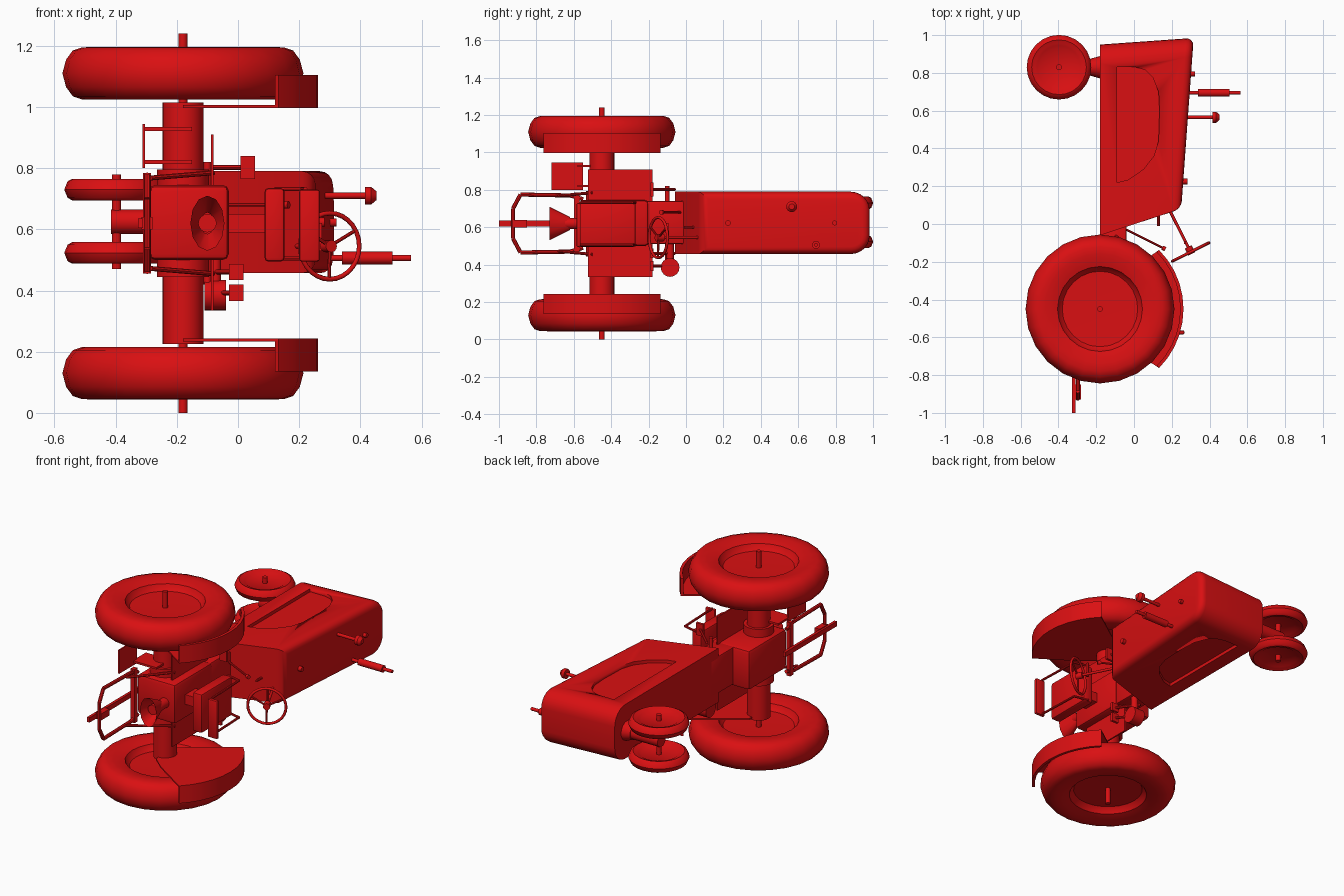
import bpy, bmesh, math
from mathutils import Vector

if "Cube" in bpy.data.objects:
    bpy.data.objects.remove(bpy.data.objects["Cube"])

MID = 0.62  # centre plane: the tractor lies on its side, up is +x, forward is +y
red = bpy.data.materials.new("tractor red")
red.diffuse_color = (0.7, 0.005, 0.006, 1)
red.use_nodes = True
red.node_tree.nodes["Principled BSDF"].inputs["Base Color"].default_value = red.diffuse_color


def flip(p):
    return (p[0], p[1], 2 * MID - p[2])


def finish(name, bm, angle=35):
    bmesh.ops.recalc_face_normals(bm, faces=bm.faces)
    me = bpy.data.meshes.new(name)
    bm.to_mesh(me)
    bm.free()
    ob = bpy.data.objects.new(name, me)
    bpy.context.collection.objects.link(ob)
    me.materials.append(red)
    bpy.ops.object.select_all(action='DESELECT')
    ob.select_set(True)
    bpy.context.view_layer.objects.active = ob
    bpy.ops.object.shade_smooth_by_angle(angle=math.radians(angle))
    return ob


def box(name, lo, hi, bevel=0):
    bm = bmesh.new()
    bmesh.ops.create_cube(bm, size=1)
    for v in bm.verts:
        v.co = [(a + b) / 2 + c * (b - a) for a, b, c in zip(lo, hi, v.co)]
    if bevel:
        bmesh.ops.bevel(bm, geom=bm.edges[:], offset=bevel, segments=2, profile=0.5, affect='EDGES')
    return finish(name, bm)


def cyl(name, a, b, r, r2=None, n=16, caps=True):
    a, b = Vector(a), Vector(b)
    bm = bmesh.new()
    bmesh.ops.create_cone(bm, cap_ends=caps, segments=n, radius1=r,
                          radius2=r if r2 is None else r2, depth=(b - a).length)
    q = (b - a).to_track_quat('Z', 'Y')
    for v in bm.verts:
        v.co = q @ v.co + (a + b) / 2
    return finish(name, bm)


def pipe(name, pts, r):
    for i in range(len(pts) - 1):
        cyl(f"{name}_{i + 1}", pts[i], pts[i + 1], r, n=8)


def prism(name, poly, z0, z1):
    bm = bmesh.new()
    f = bm.faces.new([bm.verts.new((x, y, z0)) for x, y in poly])
    ext = bmesh.ops.extrude_face_region(bm, geom=[f])
    for v in ext['geom']:
        if isinstance(v, bmesh.types.BMVert):
            v.co.z = z1
    return finish(name, bm)


def wheel(name, centre, half, n):
    # half profile (radius, height) is mirrored, then turned about the z axis
    prof = [(r, h) for r, h in half] + [(r, -h) for r, h in reversed(half) if h]
    bm = bmesh.new()
    rings = []
    for r, h in prof:
        if r == 0:
            rings.append([bm.verts.new((centre[0], centre[1], centre[2] + h))] * n)
        else:
            rings.append([bm.verts.new((centre[0] + r * math.cos(2 * math.pi * k / n),
                                        centre[1] + r * math.sin(2 * math.pi * k / n),
                                        centre[2] + h)) for k in range(n)])
    for a, b in zip(rings, rings[1:]):
        for k in range(n):
            j = (k + 1) % n
            quad = list(dict.fromkeys((a[k], a[j], b[j], b[k])))
            bm.faces.new(quad)
    return finish(name, bm, 40)


# wheels and axles
rear = [(0, .03), (.2, .035), (.215, .05), (.225, .07), (.24, .074), (.29, .086), (.33, .085),
        (.36, .075), (.382, .045), (.394, 0)]
front = [(0, .015), (.1, .015), (.115, .025), (.128, .028), (.145, .035), (.16, .027), (.171, 0)]
RX, RY = -.18, -.45
for side, z in (("left", 1.11), ("right", .13)):
    wheel(f"rear_wheel_{side}", (RX, RY, z), rear, 24)
for side, z in (("left", .73), ("right", .523)):
    wheel(f"front_wheel_{side}", (-.397, .83, z), front, 24)
cyl("rear_axle", (RX, RY, 0), (RX, RY, 1.24), .015)
cyl("axle_housing", (RX, RY, .225), (RX, RY, 1.015), .067, n=24)
cyl("axle_flange", (RX, RY, .445), (RX, RY, .795), .085, n=24)
cyl("front_axle", (-.397, .83, .47), (-.397, .83, .78), .015)
cyl("front_pedestal", (-.415, .83, .625), (-.17, .83, .625), .04)
cyl("pedestal_flange", (-.23, .83, .625), (-.17, .83, .625), .045, .062)

# hood: wedge-shaped block with rounded nose and rounded top
bm = bmesh.new()
f = bm.faces.new([bm.verts.new((x, y, .457)) for x, y in
                  ((-.18, -.06), (.25, .08), (.316, .985), (-.18, .95))])
ext = bmesh.ops.extrude_face_region(bm, geom=[f])
for v in ext['geom']:
    if isinstance(v, bmesh.types.BMVert):
        v.co.z = .79
bmesh.ops.recalc_face_normals(bm, faces=bm.faces)
nose = [e for e in bm.edges if all(v.co.y > .9 for v in e.verts)
        and abs(e.verts[0].co.z - e.verts[1].co.z) < .01]
bmesh.ops.bevel(bm, geom=nose, offset=.1, segments=6, profile=.5, affect='EDGES')
bm.normal_update()
top = max(bm.faces, key=lambda f: f.normal.x)
bmesh.ops.bevel(bm, geom=list(top.edges), offset=.04, segments=4, profile=.5, affect='EDGES')
hood = finish("hood", bm)

# shallow side panels cut into the hood
panel = [(-.09, .22), (-.03, .235), (.05, .29), (.105, .36), (.13, .44), (.135, .6), (.13, .7),
         (.1, .775), (.06, .815), (.01, .83), (-.09, .83)]
for z0, z1 in ((.77, .9), (.35, .477)):
    cut = prism("panel_cutter", panel, z0, z1)
    cut.hide_render = True
    cut.hide_set(True)
    m = hood.modifiers.new("panel", 'BOOLEAN')
    m.operation, m.object, m.solver = 'DIFFERENCE', cut, 'EXACT'
    bpy.context.view_layer.objects.active = hood
    bpy.ops.object.modifier_apply(modifier=m.name)
    bpy.data.objects.remove(cut)

# exhaust, air intake and caps on the hood
cyl("exhaust_pipe", (.28, .695, .506), (.565, .695, .506), .01)
cyl("exhaust_muffler", (.34, .695, .506), (.505, .695, .506), .021)
cyl("intake_pipe", (.27, .565, .71), (.43, .565, .71), .01)
cyl("intake_cap", (.415, .565, .71), (.435, .565, .71), .029)
cyl("intake_dome", (.435, .565, .71), (.452, .565, .71), .029, .015)
cyl("radiator_cap", (.28, .795, .623), (.322, .795, .623), .013)
cyl("fuel_cap", (.25, .225, .623), (.282, .225, .623), .015)

# transmission and rear body
box("transmission", (-.29, -.57, .5), (-.03, -.2, .745), .02)
box("gear_case", (-.18, -.25, .51), (-.04, .02, .74), .01)
box("platform", (-.089, -.525, .335), (-.08, -.18, .91))

# seat
box("seat_cushion", (.087, -.57, .495), (.152, -.27, .735), .012)
box("seat_backrest", (.2, -.585, .495), (.267, -.563, .73), .008)
box("seat_mount", (-.04, -.47, .59), (.09, -.37, .65))
for i, z in enumerate((.505, .732)):
    pipe(f"seat_rail_{i}", [(.12, -.27, z), (.21, -.29, z), (.22, -.57, z)], .007)

# steering wheel
sc = Vector((.3, -.148, .545))
tilt = Vector((-.45, .89, 0))
bpy.ops.mesh.primitive_torus_add(major_radius=.108, minor_radius=.008, major_segments=28, minor_segments=8,
                                 location=sc, rotation=tilt.to_track_quat('Z', 'Y').to_euler())
rim = bpy.context.object
rim.name = "steering_wheel"
rim.data.materials.append(red)
bpy.ops.object.shade_smooth_by_angle(angle=math.radians(60))
across = Vector((.89, .45, 0))
for k in range(3):
    a = 2 * math.pi * k / 3 + .5
    cyl(f"steering_spoke_{k + 1}", sc, sc + (across * math.cos(a) + Vector((0, 0, 1)) * math.sin(a)) * .108, .006, n=8)
cyl("steering_hub", sc - tilt * .012, sc + tilt * .03, .02)
cyl("steering_shaft", sc, (.19, .07, .545), .008)
box("throttle_lever", (.265, -.105, .53), (.275, -.09, .62))

# fenders: arched top over the tyre plus an inner side plate
arc = [math.radians(-45 + 9 * i) for i in range(11)]
ring = [[(RX + r * math.cos(a), RY + r * math.sin(a)) for a in arc] for r in (.425, .442)]
for side, s in (("left", 1), ("right", -1)):
    prism(f"fender_top_{side}", ring[1] + ring[0][::-1], MID + s * .377, MID + s * .485)
    prism(f"fender_plate_{side}", ring[1] + [(-.1, -.3), (RX, -.36), (RX, -.54), (-.1, -.61)],
          MID + s * .377, MID + s * .386)

# rear hitch: bow, lift links, drawbar and power take-off shield
bow = [(-.297, -.55, .75), (-.297, -.62, .77), (-.297, -.885, .775), (-.297, -.925, .7)]
bow += [flip(p) for p in reversed(bow)]
pipe("hitch_bow", bow, .011)
for i, fn in enumerate((lambda p: p, flip)):
    cyl(f"lift_link_{i + 1}", fn((-.285, -.68, .768)), fn((-.08, -.5, .785)), .008, n=8)
box("bow_post", (-.31, -.6, .455), (-.285, -.57, .785))
box("drawbar", (-.327, -1, .605), (-.31, -.5, .635))
box("drawbar_lug", (-.315, -.93, .6), (-.28, -.85, .64))
shield = cyl("takeoff_shield", (-.1, -.62, MID), (-.1, -.73, MID), .035, .09, n=12, caps=False)
for v in shield.data.vertices:
    v.co.x = -.1 + (v.co.x + .1) * .62
cyl("takeoff_shaft", (-.1, -.69, MID), (-.1, -.55, MID), .03)

# step plate with two arms
box("step_plate", (-.312, -.72, .8), (-.304, -.55, .945))
for i, z in enumerate((.82, .928)):
    box(f"step_arm_{i + 1}", (-.312, -.58, z - .006), (-.15, -.45, z + .006))

# pedals, filter and levers beside the gear case
for i, (x, z0, z1) in enumerate(((-.03, .365, .42), (-.03, .435, .487), (.008, .765, .84))):
    box(f"pedal_{i + 1}", (x, -.19, z0), (x + .048, -.175, z1))
    cyl(f"pedal_arm_{i + 1}", (x + .02, -.18, (z0 + z1) / 2), (-.1, -.06, (z0 + z1) / 2), .008, n=8)
cyl("oil_filter", (-.11, -.085, .385), (-.04, -.085, .385), .05)
cyl("filter_neck", (-.075, -.085, .385), (-.075, -.085, .52), .02)
cyl("gear_lever", (-.04, -.03, .68), (.16, -.13, .68), .006, n=8)
cyl("gear_knob", (.15, -.125, .68), (.166, -.133, .68), .012)
cyl("light_rod", (.13, -.01, .6), (.13, .06, .6), .007, n=8)
cyl("cross_shaft", (-.1, -.1, .42), (-.1, -.1, .82), .012)
